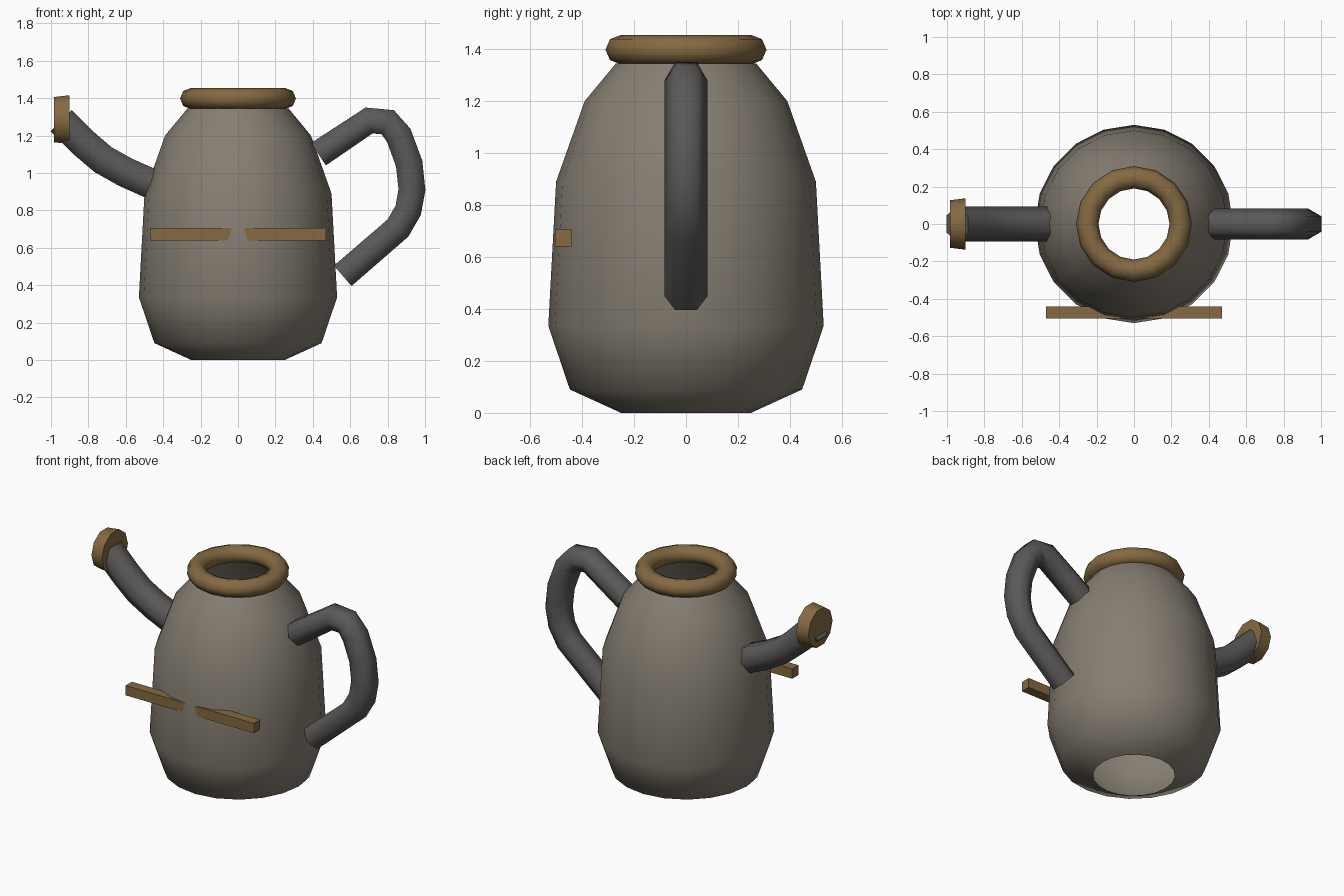
import bpy, bmesh, math
from mathutils import Vector

if "Cube" in bpy.data.objects:
    bpy.data.objects.remove(bpy.data.objects["Cube"])


def material(name, rgb):
    m = bpy.data.materials.new(name)
    m.diffuse_color = (*rgb, 1)
    m.use_nodes = True
    m.node_tree.nodes["Principled BSDF"].inputs["Base Color"].default_value = m.diffuse_color
    return m


STONE = material("warm_grey", (0.235, 0.208, 0.168))
DARK = material("dark_grey", (0.105, 0.100, 0.097))
BRASS = material("dull_brass", (0.235, 0.143, 0.053))


def loft(name, rings, mat, caps=False, closed=False, smooth=True):
    """Skin a list of point rings; end caps stay flat."""
    bm = bmesh.new()
    vs = [[bm.verts.new(p) for p in r] for r in rings]
    n = len(vs[0])
    pairs = list(zip(vs, vs[1:]))
    if closed:
        pairs.append((vs[-1], vs[0]))
    for a, b in pairs:
        for i in range(n):
            j = (i + 1) % n
            bm.faces.new((a[i], a[j], b[j], b[i])).smooth = smooth
    if caps:
        for ring in (vs[0], vs[-1]):
            f = bm.faces.new(ring)
            f.smooth = False
            for e in f.edges:
                e.smooth = False
    bmesh.ops.recalc_face_normals(bm, faces=bm.faces[:])
    me = bpy.data.meshes.new(name)
    bm.to_mesh(me)
    bm.free()
    me.materials.append(mat)
    ob = bpy.data.objects.new(name, me)
    bpy.context.collection.objects.link(ob)
    return ob


def circle(r, z, n):
    return [(r * math.cos(2 * math.pi * i / n), r * math.sin(2 * math.pi * i / n), z)
            for i in range(n)]


def tube(name, path, r, mat):
    """Hexagonal tube along a path in the xz plane."""
    pts = [Vector((x, 0, z)) for x, z in path]
    rings = []
    for i, p in enumerate(pts):
        d_in = (p - pts[max(i - 1, 0)]).normalized()
        d_out = (pts[min(i + 1, len(pts) - 1)] - p).normalized()
        t = (d_in + d_out).normalized()
        side = Vector((0, 1, 0))
        up = t.cross(side)
        rings.append([p + r * (math.cos(a) * side + math.sin(a) * up)
                      for a in (k * math.pi / 3 for k in range(6))])
    return loft(name, rings, mat, caps=True)


# Body: lathed shell, open at both ends
profile = [(0.25, 0), (0.447, 0.09), (0.53, 0.335), (0.50, 0.89), (0.39, 1.20), (0.27, 1.345)]
loft("body", [circle(r, z, 20) for r, z in profile], STONE)

# Rim ring
section = [(0.25 + 0.06 * math.cos(k * math.pi / 4), 1.398 + 0.057 * math.sin(k * math.pi / 4))
           for k in range(8)]
loft("rim", [circle(r, z, 16) for r, z in section], BRASS, closed=True)

# Spout and handle
tube("spout", [(-0.465, 0.943), (-0.60, 1.003), (-0.72, 1.07), (-0.82, 1.155), (-0.945, 1.28)],
     0.093, DARK)
tube("handle", [(0.43, 1.10), (0.70, 1.28), (0.80, 1.272), (0.86, 1.20), (0.915, 1.05),
                (0.93, 0.91), (0.91, 0.80), (0.855, 0.705), (0.56, 0.45)], 0.083, DARK)

# Spout tip disc
loft("spout_tip", [[(x, y, z + 1.285) for y, z, _ in circle(r, 0, 10)]
                   for x, r in ((-0.985, 0.127), (-0.902, 0.137))], BRASS, caps=True)

# Front bar, partly sunk in the body
loft("front_bar", [[(x, y, z) for y, z in ((-0.505, 0.64), (-0.44, 0.64), (-0.44, 0.705), (-0.505, 0.705))]
                   for x in (-0.47, 0.47)], BRASS, caps=True, smooth=False)
